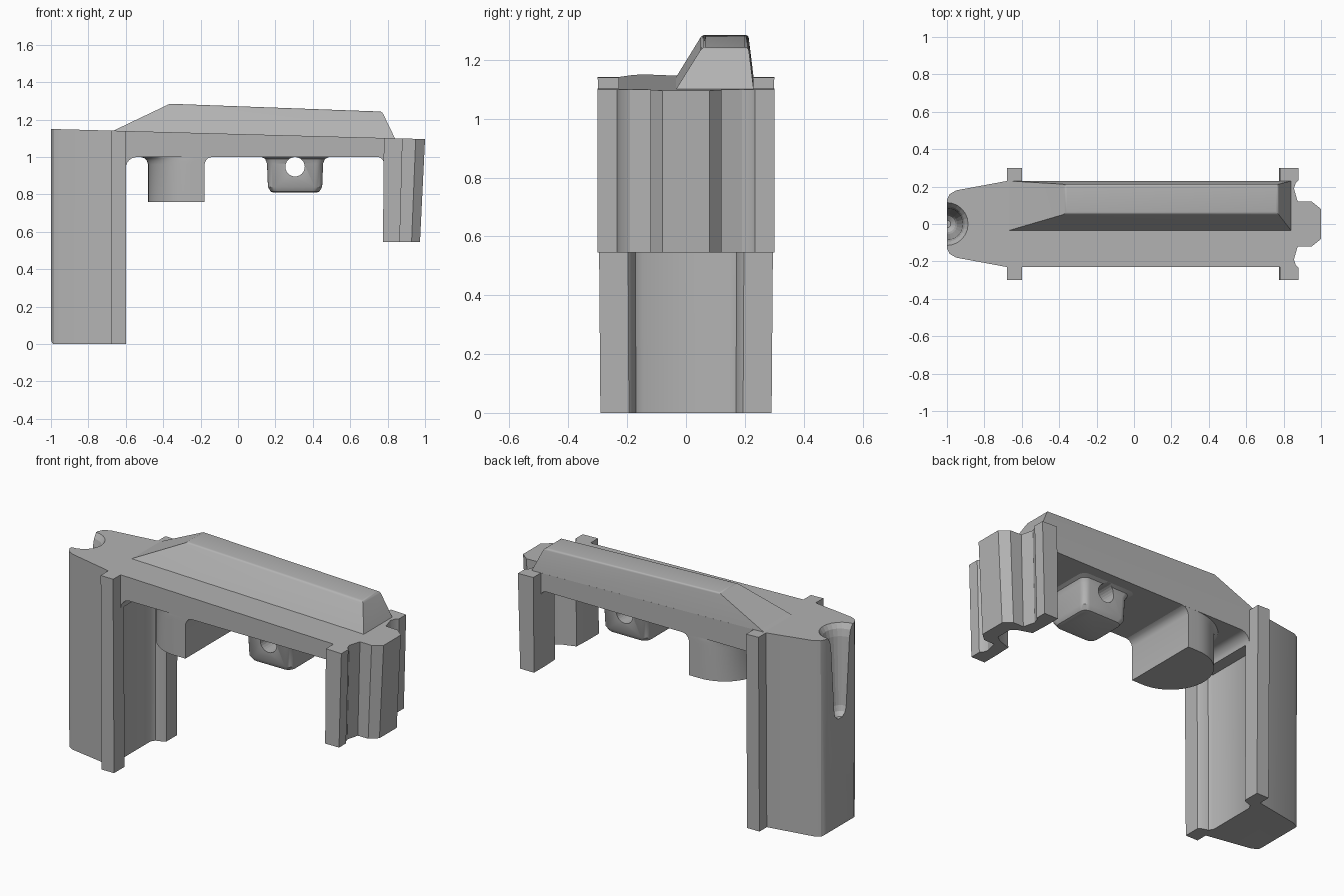
import bpy, bmesh
from math import sin, cos, pi, radians

cube = bpy.data.objects.get("Cube")
if cube:
    bpy.data.objects.remove(cube, do_unlink=True)

grey = bpy.data.materials.new("plain_grey")
grey.use_nodes = True
grey.diffuse_color = (0.45, 0.45, 0.45, 1)
grey.node_tree.nodes["Principled BSDF"].inputs["Base Color"].default_value = (0.45, 0.45, 0.45, 1)


def top(x):
    """Height of the gently sloping upper surface."""
    return 1.15 - 0.027 * (x + 1)


def loft(name, rings, bevel=None, width=0.02):
    """Closed solid through rings of points; bevel picks edges to round."""
    bm = bmesh.new()
    loops = [[bm.verts.new(p) for p in ring] for ring in rings]
    n = len(loops[0])
    for a, b in zip(loops, loops[1:]):
        for i in range(n):
            j = (i + 1) % n
            bm.faces.new((a[i], a[j], b[j], b[i]))
    bm.faces.new(loops[0][::-1])
    bm.faces.new(loops[-1])
    bmesh.ops.recalc_face_normals(bm, faces=bm.faces)
    if bevel:
        edges = [e for e in bm.edges if all(bevel(v.co) for v in e.verts)]
        bmesh.ops.bevel(bm, geom=edges, offset=width, segments=3, profile=0.5, affect='EDGES')
    mesh = bpy.data.meshes.new(name)
    bm.to_mesh(mesh)
    bm.free()
    mesh.materials.append(grey)
    obj = bpy.data.objects.new(name, mesh)
    bpy.context.collection.objects.link(obj)
    return obj


def mirrored(half):
    """Complete an outline by mirroring it across y = 0."""
    return half + [(x, -y) for x, y in reversed(half)]


def arc(cx, cy, r, start, end, steps=8):
    angles = [radians(start + (end - start) * i / steps) for i in range(steps + 1)]
    return [(cx + r * cos(a), cy + r * sin(a)) for a in angles]


def cut(obj, cutter):
    cutter.hide_render = True
    cutter.hide_set(True)
    mod = obj.modifiers.new("cut", 'BOOLEAN')
    mod.operation = 'DIFFERENCE'
    mod.solver = 'EXACT'
    mod.object = cutter


# Tall leg: tapered nose, side flanges and a channel on the inner face
leg_outline = mirrored([
    (-1, 0.13), (-0.985, 0.16), (-0.95, 0.18), (-0.68, 0.23), (-0.68, 0.30),
    (-0.6, 0.30), (-0.6, 0.2), (-0.61, 0.19), (-0.655, 0.175), (-0.67, 0.15)])
leg = loft("tall_leg",
           [[(x, y * 0.97, 0) for x, y in leg_outline],
            [(x, y, top(x)) for x, y in leg_outline]],
           bevel=lambda c: c.x < -0.99 and c.z < 0.1, width=0.03)

# Tapered thumb notch at the top of the leg
notch_rings = [(0.64, 0.02), (0.66, 0.045), (0.69, 0.055), (1.08, 0.085),
               (1.12, 0.095), (1.15, 0.115), (1.2, 0.15)]
notch = loft("notch_cutter",
             [[(x, y, z) for x, y in arc(-1, 0, r, 0, 345, 23)] for z, r in notch_rings])
cut(leg, notch)

# Bridge with rounded inner corners
bridge_profile = ([(-0.67, top(-0.67)), (-0.67, 0.94)]
                  + arc(-0.54, 0.94, 0.06, 180, 90, 6)
                  + arc(0.745, 0.965, 0.035, 90, 0, 6)
                  + [(0.78, top(0.78))])
loft("bridge", [[(x, y, z) for x, z in bridge_profile] for y in (-0.23, 0.23)])

# Raised ridge along the back of the bridge
ridge_base = [(-0.67, -0.035), (0.84, -0.035), (0.84, 0.23), (-0.67, 0.23)]
ridge_top = [(-0.37, 0.055, 1.285), (0.77, 0.055, 1.243),
             (0.77, 0.212, 1.243), (-0.37, 0.212, 1.285)]
loft("ridge", [[(x, y, top(x) - 0.002) for x, y in ridge_base], ridge_top],
     bevel=lambda c: c.z > 1.2, width=0.012)

# Short clip: folded wall that narrows downwards
outer = [(0.78, 0.30), (0.88, 0.30), (0.88, 0.235), (0.865, 0.22), (0.855, 0.19),
         (0.875, 0.12), (0.95, 0.12), (1.0, 0.08)]
inner = [(0.78, 0.2), (0.785, 0.1), (0.87, 0.075), (0.91, 0.05)]
wall = mirrored(inner[::-1] + outer)
loft("clip_wall",
     [[(0.775 + (x - 0.78) * 0.9, y, 0.545) for x, y in wall],
      [(x, y, top(x)) for x, y in wall]])
fill = mirrored(inner)
loft("clip_cap", [[(x, y, 1.0) for x, y in fill], [(x, y, top(x)) for x, y in fill]])

# Round-backed post under the bridge, flaring where it joins
post_outline = [(-0.18, 0.23)] + arc(-0.25, 0, 0.23, 90, 270, 24) + [(-0.18, -0.23)]
loft("round_post",
     [[(-0.33 + (x + 0.33) * s, y * 0.998, z) for x, y in post_outline]
      for z, s in ((0.76, 1), (0.96, 1), (0.98, 1.05), (0.993, 1.13), (1.0, 1.25), (1.03, 1.25))])

# Rounded lug with a cross hole
def lug_ring(z, grow):
    w, d, r = 0.145 + grow, 0.14 + grow, 0.04
    pts = []
    for i, (sx, sy) in enumerate(((1, 1), (-1, 1), (-1, -1), (1, -1))):
        pts += arc(0.305 + sx * (w - r), -0.01 + sy * (d - r), r, 90 * i, 90 * i + 90, 5)
    return [(x, y, z) for x, y in pts]


lug = loft("lug", [lug_ring(z, g) for z, g in (
    (0.81, -0.03), (0.815, -0.015), (0.84, 0), (0.965, 0.005),
    (0.99, 0.015), (1.0, 0.035), (1.03, 0.035))])
hole = loft("hole_cutter", [[(x, y, z) for x, z in arc(0.305, 0.948, 0.052, 0, 345, 23)]
                            for y in (-0.4, 0.4)])
cut(lug, hole)

# Smooth shading on the rounded areas, sharp elsewhere
bpy.ops.object.select_all(action='DESELECT')
for obj in bpy.context.scene.objects:
    if obj.type == 'MESH' and not obj.hide_render:
        obj.select_set(True)
        bpy.context.view_layer.objects.active = obj
bpy.ops.object.shade_smooth_by_angle(angle=radians(32))
